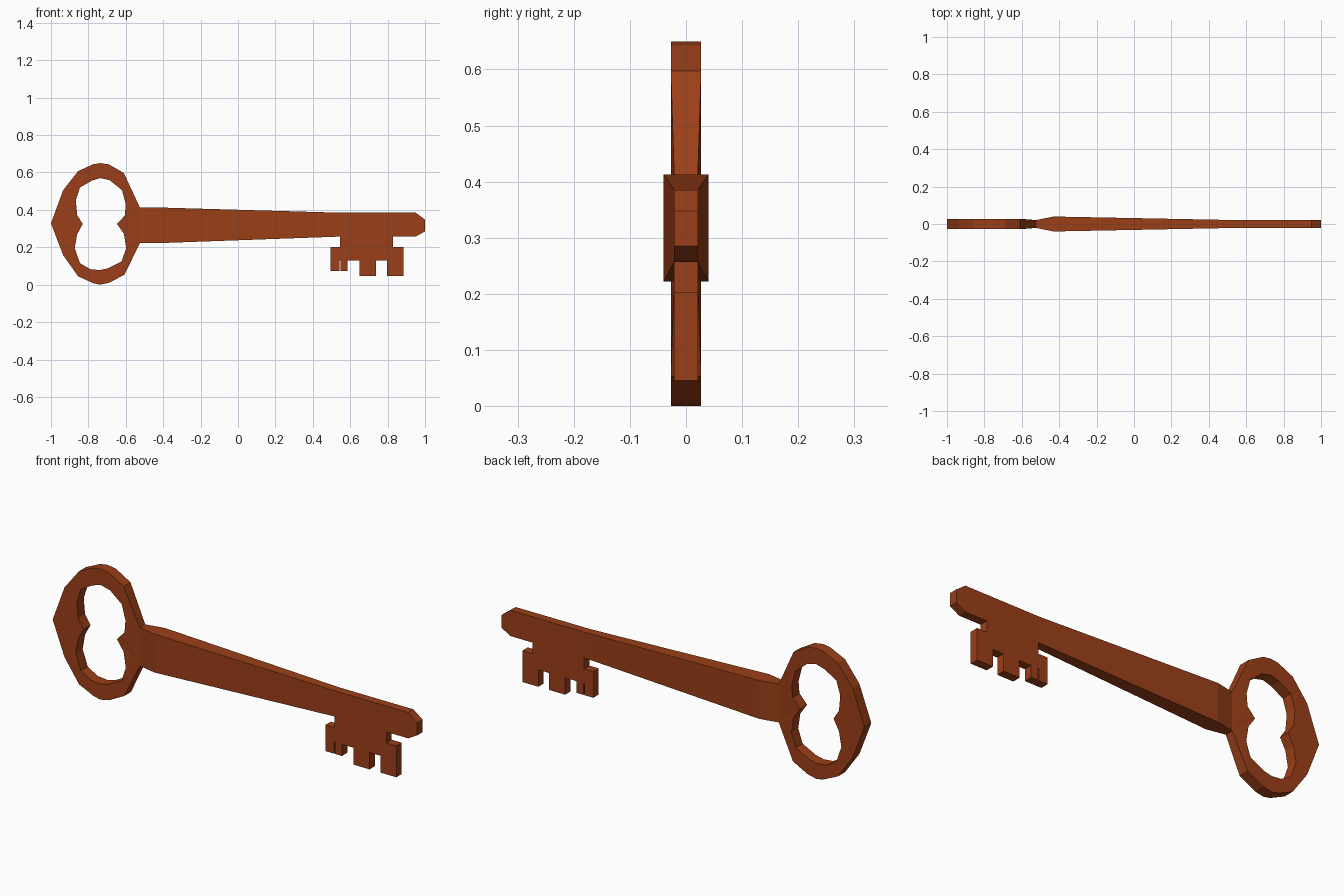
import bpy, bmesh
from math import pi

if "Cube" in bpy.data.objects:
    bpy.data.objects.remove(bpy.data.objects["Cube"])

mat = bpy.data.materials.new("rust_brown")
mat.diffuse_color = (0.33, 0.05, 0.009, 1)
mat.use_nodes = True
mat.node_tree.nodes["Principled BSDF"].inputs["Base Color"].default_value = mat.diffuse_color


def plate(name, loops, half):
    """Extrude closed XZ outlines (later loops cut holes) to a plate of +-half in y."""
    cu = bpy.data.curves.new(name, 'CURVE')
    cu.dimensions = '2D'
    cu.fill_mode = 'BOTH'
    cu.extrude = half
    for pts in loops:
        sp = cu.splines.new('POLY')
        sp.points.add(len(pts) - 1)
        for p, (x, z) in zip(sp.points, pts):
            p.co = (x, z, 0, 1)
        sp.use_cyclic_u = True
    ob = bpy.data.objects.new(name, cu)
    ob.rotation_euler.x = pi / 2
    bpy.context.collection.objects.link(ob)
    bpy.ops.object.select_all(action='DESELECT')
    ob.select_set(True)
    bpy.context.view_layer.objects.active = ob
    bpy.ops.object.convert(target='MESH')
    bpy.ops.object.transform_apply(location=False, rotation=True, scale=False)
    ob = bpy.context.object
    finish(ob)
    return ob


def finish(ob):
    bm = bmesh.new()
    bm.from_mesh(ob.data)
    bmesh.ops.remove_doubles(bm, verts=bm.verts, dist=1e-5)
    bmesh.ops.recalc_face_normals(bm, faces=bm.faces)
    for f in bm.faces:
        f.smooth = False
        f.material_index = 0
    bm.to_mesh(ob.data)
    bm.free()
    ob.data.materials.clear()
    ob.data.materials.append(mat)


# Bow: oval ring with a pinched, two-lobed opening
outer = [(-1, .328), (-.935, .505), (-.855, .607), (-.775, .644), (-.735, .65),
         (-.69, .643), (-.61, .597), (-.525, .413), (-.525, .222), (-.607, .053),
         (-.69, .01), (-.738, 0), (-.775, .008), (-.855, .045), (-.935, .158)]
inner = [(-.735, .57), (-.78, .557), (-.845, .52), (-.867, .45), (-.86, .372),
         (-.83, .325), (-.86, .27), (-.873, .195), (-.845, .115), (-.79, .083),
         (-.738, .078), (-.695, .088), (-.622, .125), (-.598, .195), (-.61, .272),
         (-.647, .325), (-.605, .37), (-.6, .43), (-.62, .505), (-.685, .558)]
bow = plate("bow", [outer, inner], .027)
for v in bow.data.vertices:          # thins where it meets the neck
    if v.co.x > -.53:
        v.co.y *= .78

# Shank: rectangular sections lofted along x (x, half thickness, bottom, top)
sections = [(-.525, .021, .222, .413), (-.43, .04, .222, .413),
            (.54, .021, .257, .385), (.95, .021, .257, .385), (1, .021, .285, .348)]
bm = bmesh.new()
rings = [[bm.verts.new((x, y, z)) for y, z in ((-h, b), (h, b), (h, t), (-h, t))]
         for x, h, b, t in sections]
for r, s in zip(rings, rings[1:]):
    for i in range(4):
        j = (i + 1) % 4
        bm.faces.new((r[i], r[j], s[j], s[i]))
bm.faces.new(rings[0])
bm.faces.new(rings[-1])
me = bpy.data.meshes.new("shank")
bm.to_mesh(me)
bm.free()
shank = bpy.data.objects.new("shank", me)
bpy.context.collection.objects.link(shank)
finish(shank)

# Bit: notched plate with teeth under the tip
bit = [(.545, .258), (.545, .202), (.495, .202), (.495, .072), (.543, .072), (.543, .13),
       (.549, .13), (.549, .072), (.586, .072), (.586, .13), (.65, .13), (.65, .046),
       (.738, .046), (.738, .13), (.797, .13), (.797, .046), (.885, .046), (.885, .202),
       (.83, .202), (.83, .258)]
plate("bit", [bit], .021)
